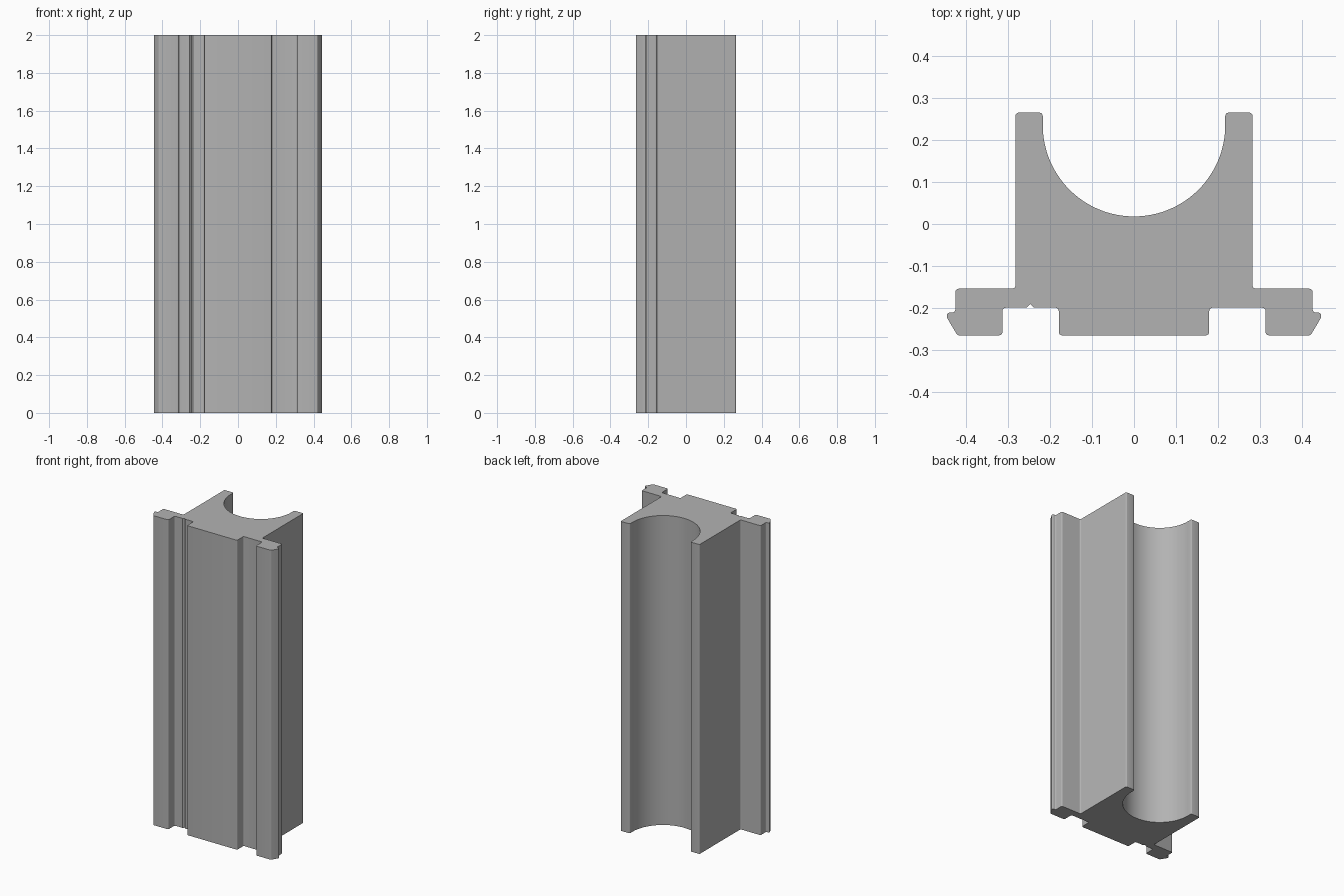
import bpy
import bmesh
import math
from mathutils import Vector

HEIGHT = 2.0
ROUND = 0.008
CHANNEL_RADIUS = 0.217
CHANNEL_Y = 0.235

cube = bpy.data.objects.get("Cube")
if cube:
    bpy.data.objects.remove(cube, do_unlink=True)


def fillet(points, radius, steps=4):
    """Round every corner of an open chain, keeping its two ends."""
    result = [points[0]]
    for before, corner, after in zip(points, points[1:], points[2:]):
        a, b = before - corner, after - corner
        half = a.angle(b) / 2
        cut = min(radius / math.tan(half), 0.45 * a.length, 0.45 * b.length)
        start, end = corner + a.normalized() * cut, corner + b.normalized() * cut
        r = cut * math.tan(half)
        centre = corner + (a.normalized() + b.normalized()).normalized() * (r / math.sin(half))
        u, v = start - centre, end - centre
        sweep = u.angle(v)
        for i in range(steps + 1):
            t = i / steps
            result.append(centre + (u * math.sin((1 - t) * sweep) + v * math.sin(t * sweep)) / math.sin(sweep))
    return result + [points[-1]]


# Half section: front face, groove, clip lip, flange, arm
half_section = [Vector(p) for p in (
    (0, -0.265), (0.179, -0.265), (0.179, -0.199), (0.313, -0.199),
    (0.313, -0.265), (0.420, -0.265), (0.445, -0.223), (0.445, -0.211),
    (0.425, -0.211), (0.425, -0.154), (0.282, -0.154), (0.282, 0.265),
    (CHANNEL_RADIUS, 0.265), (CHANNEL_RADIUS, CHANNEL_Y))]
right_half = fillet(half_section, ROUND)

# Round channel between the arms
channel = []
for i in range(1, 64):
    angle = -math.pi * i / 64
    channel.append(Vector((CHANNEL_RADIUS * math.cos(angle),
                           CHANNEL_Y + CHANNEL_RADIUS * math.sin(angle))))

# Mirrored half, with a small marking notch in its groove
mirrored = [Vector((-p.x, p.y)) for p in reversed(right_half)][:-1]
notch = [Vector(p) for p in ((-0.256, -0.199), (-0.247, -0.190), (-0.238, -0.199))]
slot = next(i for i, p in enumerate(mirrored) if p.x > -0.25 and p.y < -0.19)
mirrored[slot:slot] = notch
outline = right_half + channel + mirrored

# Extrude the section into the rail
bm = bmesh.new()
base = bm.faces.new([bm.verts.new((p.x, p.y, 0)) for p in outline])
top = bmesh.ops.extrude_face_region(bm, geom=[base], use_keep_orig=True)["geom"]
bmesh.ops.translate(bm, vec=(0, 0, HEIGHT),
                    verts=[g for g in top if isinstance(g, bmesh.types.BMVert)])
bmesh.ops.recalc_face_normals(bm, faces=bm.faces)
mesh = bpy.data.meshes.new("channel_rail")
bm.to_mesh(mesh)
bm.free()

rail = bpy.data.objects.new("channel_rail", mesh)
bpy.context.collection.objects.link(rail)

# Plain grey finish
grey = bpy.data.materials.new("plain_grey")
grey.use_nodes = True
colour = (0.45, 0.45, 0.45, 1)
grey.diffuse_color = colour
grey.node_tree.nodes["Principled BSDF"].inputs["Base Color"].default_value = colour
mesh.materials.append(grey)

bpy.ops.object.select_all(action="DESELECT")
rail.select_set(True)
bpy.context.view_layer.objects.active = rail
bpy.ops.object.shade_smooth_by_angle(angle=math.radians(30))
